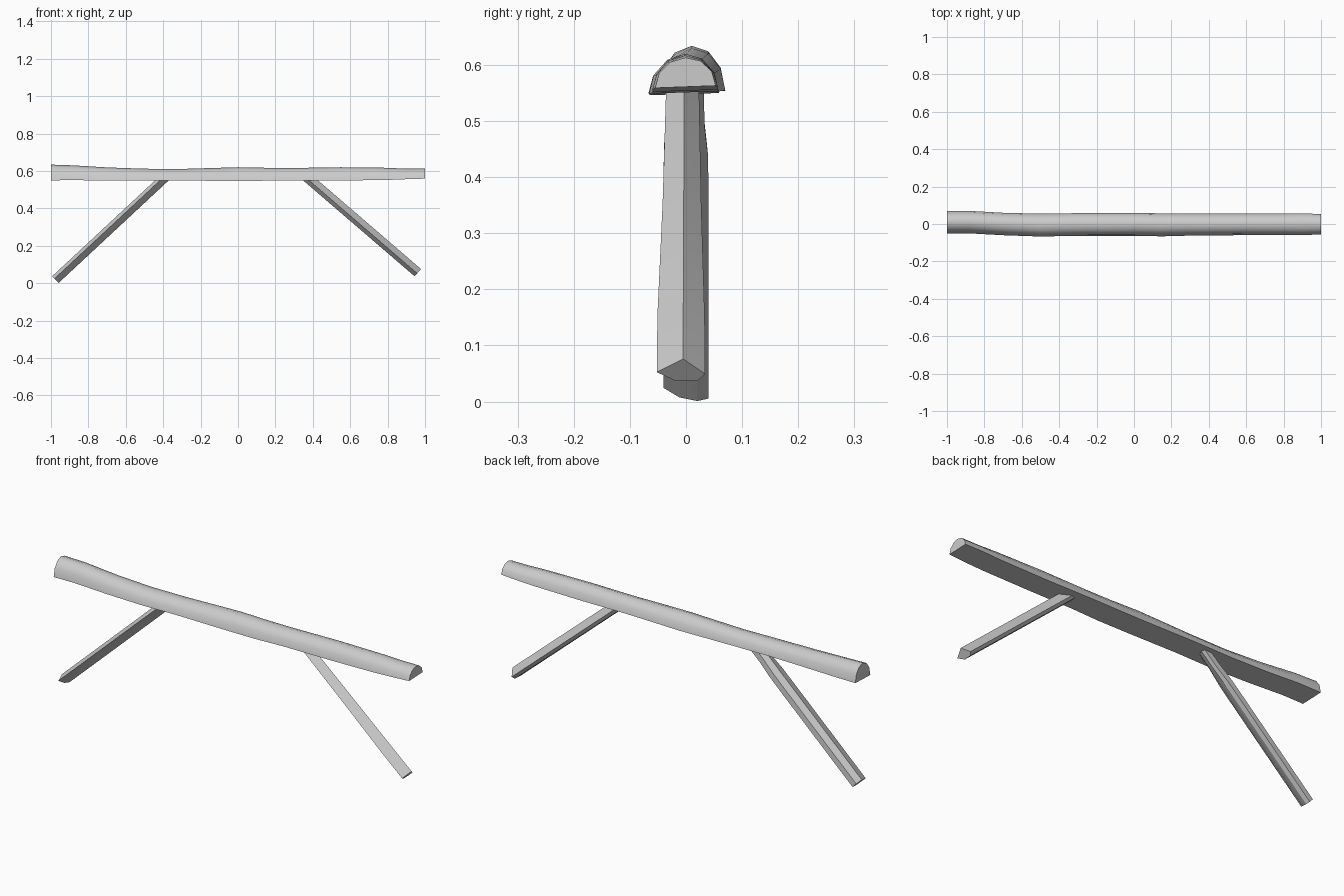
import bpy, bmesh, math
from mathutils import Vector

cube = bpy.data.objects.get("Cube")
if cube:
    bpy.data.objects.remove(cube)

wood = bpy.data.materials.new("pale_grey")
wood.use_nodes = True
grey = (0.6, 0.6, 0.6, 1)
wood.diffuse_color = grey
wood.node_tree.nodes["Principled BSDF"].inputs["Base Color"].default_value = grey


def loft(name, rings, angle):
    """Skin a list of equal-length closed rings and cap both ends."""
    bm = bmesh.new()
    loops = [[bm.verts.new(p) for p in ring] for ring in rings]
    count = len(loops[0])
    for a, b in zip(loops, loops[1:]):
        for i in range(count):
            j = (i + 1) % count
            bm.faces.new((a[i], a[j], b[j], b[i]))
    bm.faces.new(loops[0])
    bm.faces.new(loops[-1])
    bmesh.ops.recalc_face_normals(bm, faces=bm.faces)
    mesh = bpy.data.meshes.new(name)
    bm.to_mesh(mesh)
    bm.free()
    mesh.materials.append(wood)
    obj = bpy.data.objects.new(name, mesh)
    bpy.context.collection.objects.link(obj)
    bpy.ops.object.select_all(action='DESELECT')
    obj.select_set(True)
    bpy.context.view_layer.objects.active = obj
    bpy.ops.object.shade_smooth_by_angle(angle=math.radians(angle))


# Split log seat: x, front y, back y, underside z, top z
stations = [
    (-1, -.05, .07, .552, .634), (-.88, -.05, .07, .553, .63),
    (-.7, -.06, .06, .551, .619), (-.5, -.067, .055, .551, .612),
    (-.3, -.063, .058, .551, .611), (0, -.063, .059, .548, .62),
    (.15, -.066, .057, .55, .617), (.3, -.062, .056, .552, .616),
    (.55, -.06, .056, .551, .62), (.8, -.06, .056, .554, .617),
    (.9, -.06, .057, .558, .612), (1, -.055, .053, .561, .613),
]
SIDES = 7
rings = []
for x, front, back, low, top in stations:
    mid, half = (front + back) / 2, (back - front) / 2
    ring = []
    for i in range(SIDES):
        a = math.pi * i / (SIDES - 1)
        c = math.cos(a)
        # slight bulge so that the flanks stay steep
        ring.append((x, mid + half * c, low + 0.002 * c + (top - low) * math.sin(a)))
    rings.append(ring)
loft("log_seat", rings, 50)


def leg(name, foot, head, section, widths):
    """Split stake: square-cut foot, top cut level under the seat."""
    foot, head = Vector(foot), Vector(head)
    axis = (head - foot).normalized()
    up = axis.cross(Vector((0, 1, 0)))
    if up.z < 0:
        up = -up
    rings = []
    for t, scale in widths:
        centre = foot.lerp(head, t)
        ring = []
        for y, n in section:
            p = centre + up * n + Vector((0, y * scale, 0))
            if t == 1:
                p += axis * ((head.z - p.z) / axis.z)
            ring.append(p)
        rings.append(ring)
    loft(name, rings, 25)


leg("left_leg", (.962, 0, .057), (.375, 0, .562),
    [(-.052, -.006), (-.005, .025), (.034, -.01), (.022, -.025), (-.018, -.027)],
    [(0, 1), (.2, .98), (.6, .8), (1, .68)])
leg("right_leg", (-.977, 0, .02), (-.395, 0, .562),
    [(-.04, .006), (-.012, -.017), (.02, -.026), (.04, -.02), (.038, .008), (.008, .024)],
    [(0, 1), (.7, 1), (.8, .98), (.9, .82), (1, .8)])
